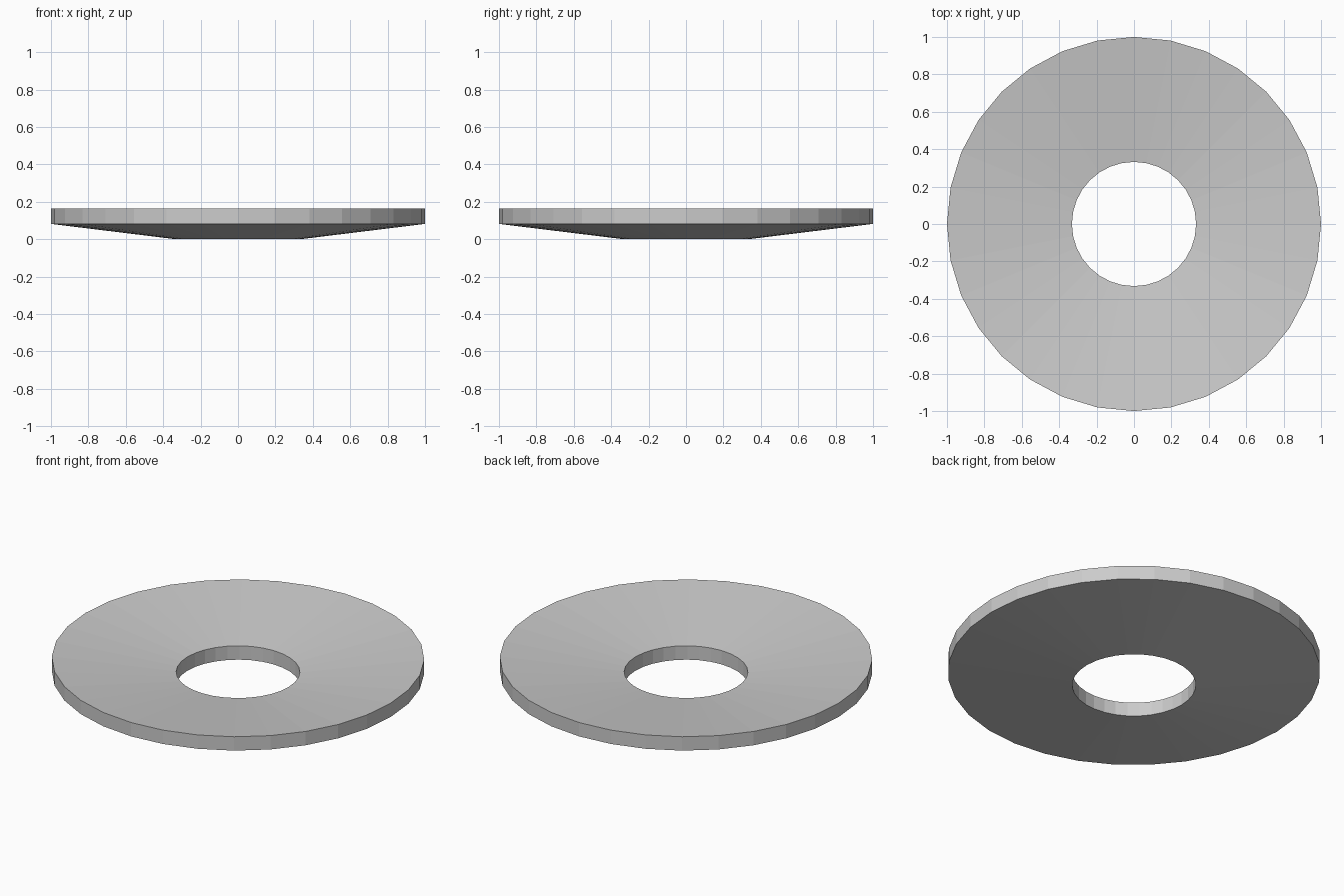
import bpy, bmesh
from math import cos, sin, tau

if "Cube" in bpy.data.objects:
    bpy.data.objects.remove(bpy.data.objects["Cube"])

SIDES = 32
# Cross-section (radius, z): a sloped band of constant height
PROFILE = [(0.332, 0.0), (1.0, 0.082), (1.0, 0.164), (0.332, 0.082)]

# Conical washer: profile revolved around z
bm = bmesh.new()
rings = [[bm.verts.new((r * cos(tau * i / SIDES), r * sin(tau * i / SIDES), z))
          for i in range(SIDES)] for r, z in PROFILE]
for k, ring in enumerate(rings):
    nxt = rings[(k + 1) % len(rings)]
    for i in range(SIDES):
        j = (i + 1) % SIDES
        bm.faces.new((ring[i], ring[j], nxt[j], nxt[i]))
bmesh.ops.recalc_face_normals(bm, faces=bm.faces)

mesh = bpy.data.meshes.new("conical_washer")
bm.to_mesh(mesh)
bm.free()
washer = bpy.data.objects.new("conical_washer", mesh)
bpy.context.collection.objects.link(washer)
